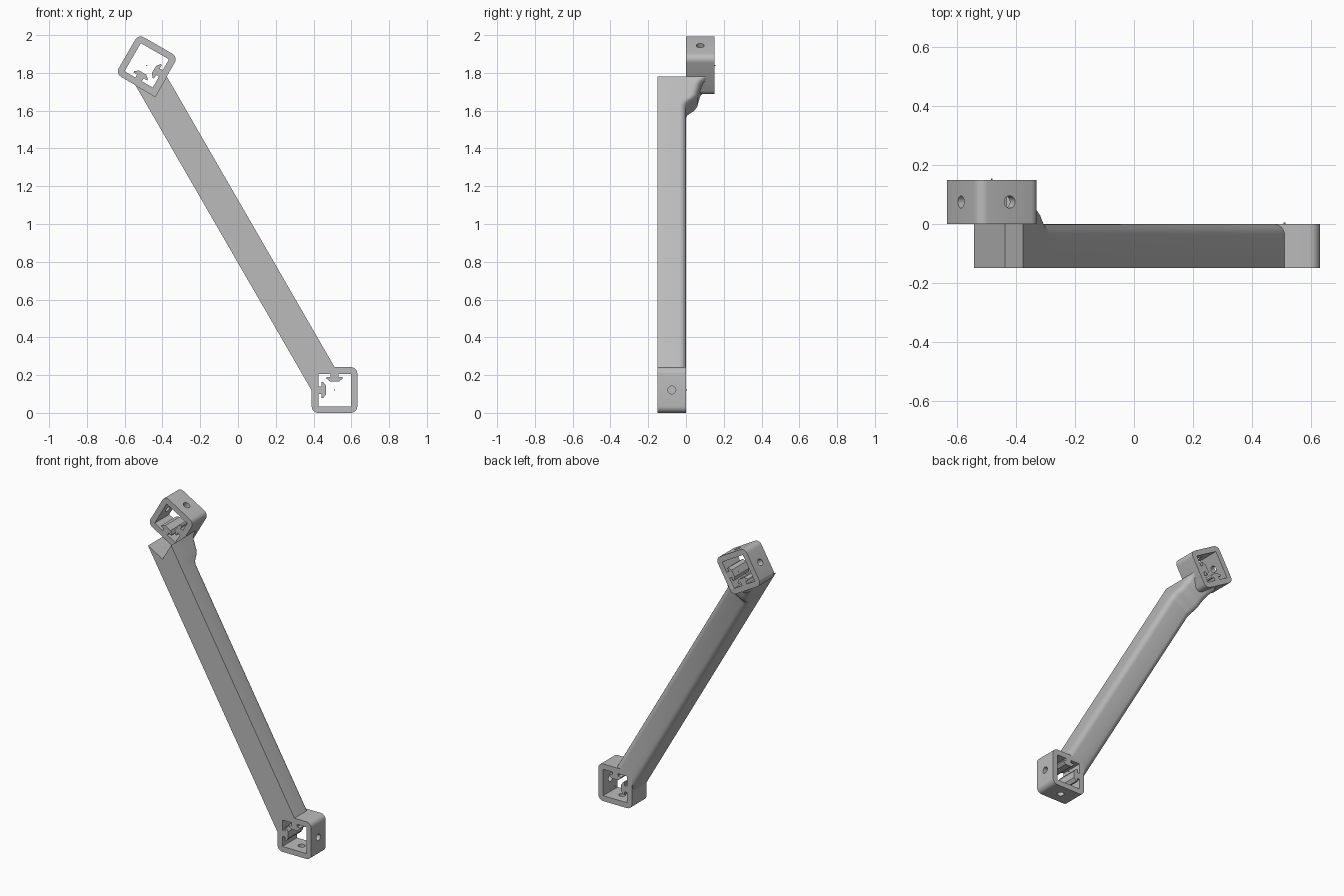
import bpy, bmesh, math
from mathutils import Matrix, Vector

if "Cube" in bpy.data.objects:
    bpy.data.objects.remove(bpy.data.objects["Cube"])

grey = bpy.data.materials.new("plain grey")
grey.use_nodes = True
COLOUR = (0.5, 0.5, 0.5, 1)
grey.diffuse_color = COLOUR
grey.node_tree.nodes["Principled BSDF"].inputs["Base Color"].default_value = COLOUR

DEPTH = 0.15
HALF = 0.121        # outer half width of a socket
INNER = 0.086       # half width of its opening
LOW = Matrix.Translation((0.511, -DEPTH / 2, HALF))
HIGH = Matrix.Translation((-0.483, DEPTH / 2, 1.84)) @ Matrix.Rotation(math.radians(210), 4, "Y")


def activate(obj):
    bpy.ops.object.select_all(action="DESELECT")
    obj.select_set(True)
    bpy.context.view_layer.objects.active = obj


def make_object(name, bm):
    bmesh.ops.recalc_face_normals(bm, faces=bm.faces)
    mesh = bpy.data.meshes.new(name)
    bm.to_mesh(mesh)
    bm.free()
    obj = bpy.data.objects.new(name, mesh)
    bpy.context.collection.objects.link(obj)
    mesh.materials.append(grey)
    return obj


def cut(obj, cutter):
    cutter.hide_render = True
    mod = obj.modifiers.new("cut", "BOOLEAN")
    mod.operation = "DIFFERENCE"
    mod.solver = "EXACT"
    mod.object = cutter
    activate(obj)
    bpy.ops.object.modifier_apply(modifier=mod.name)
    bpy.data.objects.remove(cutter)


def box(name, frame, half, y0, y1):
    bm = bmesh.new()
    shape = Matrix.Translation((0, (y0 + y1) / 2, 0)) @ Matrix.Diagonal((2 * half, y1 - y0, 2 * half, 1))
    bmesh.ops.create_cube(bm, size=1, matrix=frame @ shape)
    return make_object(name, bm)


def rod(name, matrix, radius, length, sides):
    bm = bmesh.new()
    bmesh.ops.create_cone(bm, cap_ends=True, segments=sides, radius1=radius,
                          radius2=radius, depth=length, matrix=matrix)
    return make_object(name, bm)


def arc(cx, cz, radius, start, steps=6):
    angles = [math.radians(start + 90 * i / steps) for i in range(steps + 1)]
    return [(cx + radius * math.cos(a), cz + radius * math.sin(a)) for a in angles]


# Socket outlines: rounded outside, square opening with two T-shaped rails
def outer_outline(r=0.035):
    c = HALF - r
    return [p for i, (sx, sz) in enumerate([(1, 1), (-1, 1), (-1, -1), (1, -1)])
            for p in arc(sx * c, sz * c, r, 90 * i)]


def inner_outline():
    half_rail = [(0.02, 0), (0.02, 0.018), (0.042, 0.018), (0.042, 0.026), (0.022, 0.042)]
    rail = half_rail + [(-w, d) for w, d in reversed(half_rail)]
    top = [(w, INNER - d) for w, d in rail]
    left = [(d - INNER, w) for w, d in rail]
    return ([(-INNER, -INNER), (INNER, -INNER), (INNER, INNER)] + top
            + [(-INNER, INNER)] + left)


def socket(name, frame):
    curve = bpy.data.curves.new(name, "CURVE")
    curve.dimensions = "2D"
    curve.fill_mode = "BOTH"
    curve.extrude = DEPTH / 2
    for points in (outer_outline(), inner_outline()):
        spline = curve.splines.new("POLY")
        spline.points.add(len(points) - 1)
        for p, (x, z) in zip(spline.points, points):
            p.co = (x, z, 0, 1)
        spline.use_cyclic_u = True
    obj = bpy.data.objects.new(name, curve)
    bpy.context.collection.objects.link(obj)
    activate(obj)
    bpy.ops.object.convert(target="MESH")
    obj = bpy.context.view_layer.objects.active
    obj.data.transform(frame @ Matrix.Rotation(math.pi / 2, 4, "X"))
    bm = bmesh.new()
    bm.from_mesh(obj.data)
    bmesh.ops.remove_doubles(bm, verts=bm.verts, dist=0.0001)
    bmesh.ops.recalc_face_normals(bm, faces=bm.faces)
    bm.to_mesh(obj.data)
    bm.free()
    obj.data.materials.clear()
    obj.data.materials.append(grey)
    # Screw holes through the two walls without rails
    mid = (HALF + INNER) / 2
    for place, axis in (((mid, 0, 0), "Y"), ((0, 0, -mid), "Z")):
        turn = Matrix.Rotation(math.pi / 2, 4, axis)
        cut(obj, rod("hole_cutter", frame @ Matrix.Translation(place) @ turn, 0.021, 0.06, 24))
    # Tiny pin on the centre line at the back
    pin = frame @ Matrix.Translation((0, DEPTH / 2 + 0.002, 0)) @ Matrix.Rotation(math.pi / 2, 4, "X")
    rod(name + "_centre_pin", pin, 0.003, 0.006, 8)
    return obj


# Diagonal strut: rounded-back cross-section swept along, stepping back at the top
def strut():
    along = Vector((-0.5, 0, 0.866))
    across = Vector((0.866, 0, 0.5))
    t0, t1, r = 0.397, 0.564, 0.035
    path = [(-0.3, 0), (1.555, 0), (1.575, 0.008), (1.59, 0.025), (1.605, 0.045),
            (1.625, 0.06), (1.66, 0.068), (1.69, 0.076), (1.71, 0.09),
            (1.725, 0.115), (1.735, 0.148), (1.9, 0.148)]
    bm = bmesh.new()
    sections = []
    for s, y in path:
        back = arc(t1 - r, y - r, r, 0) + arc(t0 + r, y - r, r, 90)
        outline = [(t1, -DEPTH)] + back + [(t0, -DEPTH)]
        sections.append([bm.verts.new(along * s + across * t + Vector((0, d, 0)))
                         for t, d in outline])
    for a, b in zip(sections, sections[1:]):
        for i in range(len(a)):
            j = (i + 1) % len(a)
            bm.faces.new((a[i], a[j], b[j], b[i]))
    bm.faces.new(sections[0])
    bm.faces.new(sections[-1])
    obj = make_object("strut", bm)
    # Trim the ends to the sockets; the lower cutter also removes the surplus
    cut(obj, box("low_cutter", LOW, 0.105, -0.3, 0.3))
    cut(obj, box("high_front_cutter", HIGH, HALF, -0.4, -DEPTH / 2))
    cut(obj, box("high_back_cutter", HIGH, 0.105, -DEPTH / 2 - 0.001, 0.3))
    # Drop the loose stub left beyond each socket
    bm = bmesh.new()
    bm.from_mesh(obj.data)
    stray = [v for v in bm.verts if v.co.z < 0.075 or v.co.z > 1.86]
    bmesh.ops.delete(bm, geom=stray, context="VERTS")
    bm.to_mesh(obj.data)
    bm.free()
    return obj


for part in (socket("lower_socket", LOW), socket("upper_socket", HIGH), strut()):
    activate(part)
    bpy.ops.object.shade_smooth_by_angle(angle=math.radians(35))
